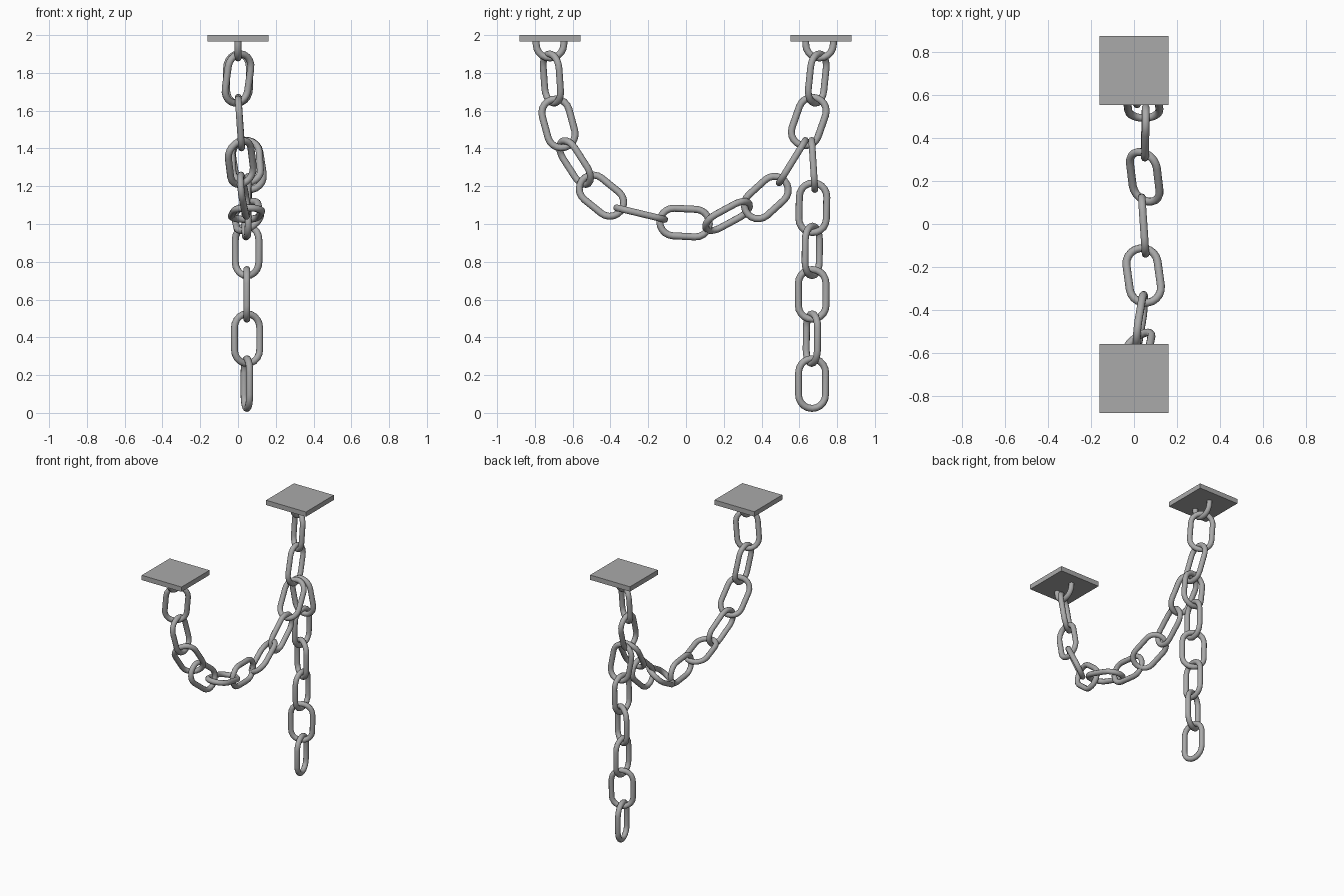
import bpy, bmesh, math
from mathutils import Vector, Matrix

if "Cube" in bpy.data.objects:
    bpy.data.objects.remove(bpy.data.objects["Cube"])

WIRE = 0.0185      # wire radius
BEND = 0.073       # bend radius of the link ends
HALF = 0.0585      # half length of the straight sides
SIDES = 10

steel = bpy.data.materials.new("grey steel")
steel.diffuse_color = (0.40, 0.40, 0.40, 1)
steel.use_nodes = True
steel.node_tree.nodes["Principled BSDF"].inputs["Base Color"].default_value = steel.diffuse_color


def sweep(name, path, closed):
    """Round wire along a path lying in the local XZ plane."""
    bm = bmesh.new()
    n = len(path)
    rings = []
    for i, p in enumerate(path):
        a = path[(i - 1) % n] if closed or i > 0 else p
        b = path[(i + 1) % n] if closed or i < n - 1 else p
        t = (b - a).normalized()
        side = Vector((0, 1, 0))
        out = side.cross(t)
        rings.append([bm.verts.new(p + WIRE * (out * math.cos(k * math.tau / SIDES)
                      + side * math.sin(k * math.tau / SIDES))) for k in range(SIDES)])
    for i in range(n if closed else n - 1):
        r, s = rings[i], rings[(i + 1) % n]
        for k in range(SIDES):
            m = (k + 1) % SIDES
            bm.faces.new((r[k], r[m], s[m], s[k]))
    bmesh.ops.recalc_face_normals(bm, faces=bm.faces)
    for f in bm.faces:
        f.smooth = True
    mesh = bpy.data.meshes.new(name)
    bm.to_mesh(mesh)
    bm.free()
    mesh.materials.append(steel)
    return mesh


def arc(z, start, steps=10):
    return [Vector((BEND * math.cos(start + math.pi * i / steps), 0,
                    z + BEND * math.sin(start + math.pi * i / steps)))
            for i in range(steps + 1)]


def add(name, mesh, matrix):
    ob = bpy.data.objects.new(name, mesh)
    ob.matrix_world = matrix
    bpy.context.collection.objects.link(ob)


link_mesh = sweep("chain_link", arc(HALF, 0) + arc(-HALF, math.pi), True)
hook_mesh = sweep("hook", [Vector((-BEND, 0, 0.03))] + arc(0, math.pi)
                  + [Vector((BEND, 0, 0.03))], False)


def link(name, top, bottom, wide):
    """Chain link between two tips, its flat side spread along 'wide'."""
    top, bottom = Vector(top), Vector(bottom)
    z = (top - bottom).normalized()
    w = Vector(wide)
    x = (w - z * w.dot(z)).normalized()
    y = z.cross(x)
    m = Matrix((x, y, z)).transposed().to_4x4()
    m.translation = (top + bottom) / 2
    add(name, link_mesh, m)


# Ceiling plates with half-link hooks
for name, y, hook_y in (("front", -0.72, -0.72), ("rear", 0.715, 0.707)):
    bpy.ops.mesh.primitive_cube_add(size=1, location=(0, y, 1.9825))
    plate = bpy.context.object
    plate.name = name + "_ceiling_plate"
    plate.scale = (0.322, 0.322, 0.035)
    plate.data.materials.append(steel)
    add(name + "_hook", hook_mesh,
        Matrix.Translation((0, hook_y, 1.952)) @ Matrix.Rotation(math.pi / 2, 4, 'Z'))

# Draped chain from the front plate to the rear plate
DRAPE = [
    ((0.02, -0.72, 1.915), (-0.02, -0.70, 1.625), (0.8, 0.55, 0)),
    ((0.0, -0.715, 1.68), (0.02, -0.635, 1.385), (0, 1, 0)),
    ((0.0, -0.665, 1.445), (0.03, -0.51, 1.205), (0.8, 0.46, 0.3)),
    ((0.01, -0.565, 1.245), (0.05, -0.33, 1.055), (0, 1, 1)),
    ((0.065, -0.385, 1.09), (0.025, -0.095, 1.02), (1, 0, 0)),
    ((0.055, -0.155, 1.015), (0.035, 0.14, 1.0), (0, 0, 1)),
    ((0.065, 0.095, 0.975), (0.035, 0.345, 1.11), (0.85, -0.25, 0.43)),
    ((0.05, 0.315, 1.04), (0.055, 0.535, 1.24), (0, -1, 1)),
    ((0.05, 0.485, 1.205), (0.035, 0.64, 1.455), (1, 0, 0)),
    ((0.02, 0.60, 1.40), (0.0, 0.70, 1.685), (0, 1, 0)),
    ((0.0, 0.68, 1.625), (0.0, 0.71, 1.915), (0.8, -0.55, 0)),
]
# Loose chain hanging down from the rear part of the drape
TAIL = [
    ((0.03, 0.665, 1.455), (0.075, 0.683, 1.17), (1, 0, 0)),
    ((0.05, 0.675, 1.237), (0.045, 0.668, 0.935), (0.1, 1, 0)),
    ((0.048, 0.67, 1.005), (0.048, 0.667, 0.71), (0.83, -0.5, 0)),
    ((0.047, 0.668, 0.777), (0.047, 0.668, 0.478), (0, 1, 0)),
    ((0.048, 0.668, 0.543), (0.048, 0.665, 0.243), (0.9, 0.4, 0)),
    ((0.047, 0.668, 0.305), (0.047, 0.667, 0.005), (0.2, -0.98, 0)),
]
for label, rows in (("drape_link", DRAPE), ("hanging_link", TAIL)):
    for i, (top, bottom, wide) in enumerate(rows, 1):
        link(f"{label}_{i}", top, bottom, wide)
